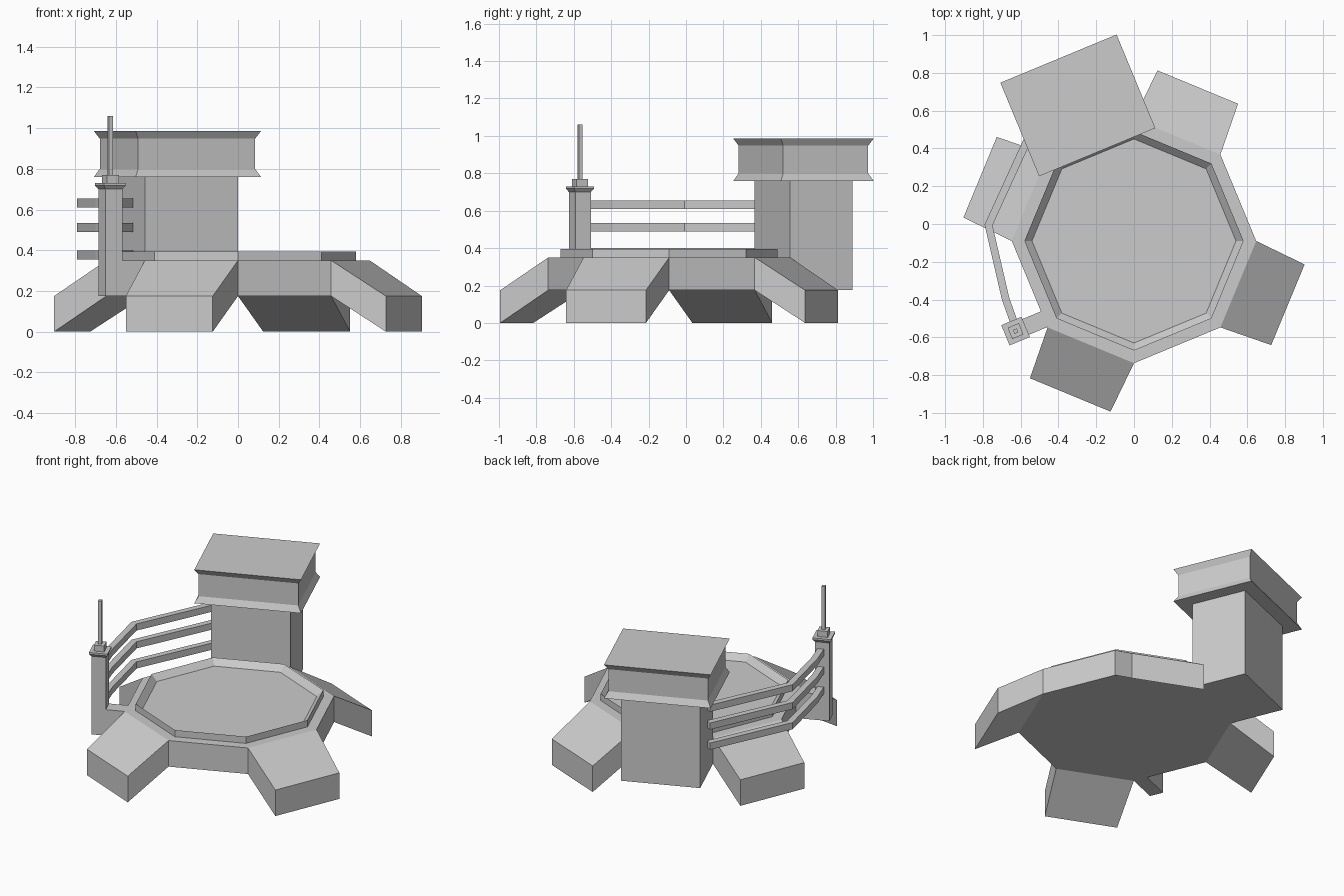
import bpy, bmesh
from math import radians, cos, sin, pi
from mathutils import Vector, Matrix

if "Cube" in bpy.data.objects:
    bpy.data.objects.remove(bpy.data.objects["Cube"])

CENTRE = Vector((0, -0.09, 0))
R = 0.647
APOTHEM = R * cos(pi / 8)
HALF_EDGE = R * sin(pi / 8)


def loft(name, rings, matrix=Matrix()):
    """Skin a stack of equal-length point rings and cap both ends."""
    bm = bmesh.new()
    loops = [[bm.verts.new(matrix @ Vector(p)) for p in ring] for ring in rings]
    n = len(loops[0])
    for a, b in zip(loops, loops[1:]):
        for i in range(n):
            j = (i + 1) % n
            bm.faces.new((a[i], a[j], b[j], b[i]))
    bm.faces.new(loops[0][::-1])
    bm.faces.new(loops[-1])
    bmesh.ops.recalc_face_normals(bm, faces=bm.faces)
    mesh = bpy.data.meshes.new(name)
    bm.to_mesh(mesh)
    bm.free()
    obj = bpy.data.objects.new(name, mesh)
    bpy.context.collection.objects.link(obj)
    return obj


def rect(hx, hy, z):
    return [(-hx, -hy, z), (hx, -hy, z), (hx, hy, z), (-hx, hy, z)]


def octagon(r, z):
    return [(r * cos(k * pi / 4), r * sin(k * pi / 4), z) for k in range(8)]


def facing(angle, distance=0.0):
    """Frame with local +x pointing out of the platform at this angle."""
    return (Matrix.Translation(CENTRE) @ Matrix.Rotation(radians(angle), 4, 'Z')
            @ Matrix.Translation((distance, 0, 0)))


# Octagonal platform with raised rim and shallow bevelled recess
loft("platform", [octagon(r, z) for r, z in
                  ((R, 0.175), (R, 0.35), (0.58, 0.35), (0.58, 0.395), (0.54, 0.355))],
     Matrix.Translation(CENTRE))

# Four sloping ramps
profile_in, profile_out = (0.175, 0.35), (0.0, 0.175)
for name, angle in (("front_ramp", -112.5), ("right_ramp", -22.5),
                    ("back_ramp", 67.5), ("left_ramp", 157.5)):
    inner = [(APOTHEM, s * HALF_EDGE, z) for s, z in
             ((-1, 0.175), (1, 0.175), (1, 0.35), (-1, 0.35))]
    outer = [(0.882, s * 0.231, z) for s, z in
             ((-1, 0), (1, 0), (1, 0.175), (-1, 0.175))]
    loft(name, [inner, outer], facing(angle))

# Tower block and its flanged cap
tower = facing(112.5, 0.777)
loft("tower_body", [rect(0.18, HALF_EDGE, z) for z in (0.175, 0.76)], tower)
loft("tower_cap", [rect(0.268 - i, 0.333 - i, z) for i, z in
                   ((0, 0.76), (0.022, 0.80), (0.022, 0.948), (0, 0.985))], tower)

# Corner post with flared cap, small block and mast
post = Matrix.Translation((-0.627, -0.567, 0)) @ Matrix.Rotation(radians(22.5), 4, 'Z')
for name, rings in (
        ("post", ((0.045, 0.175), (0.045, 0.705))),
        ("post_cap", ((0.045, 0.70), (0.058, 0.718), (0.058, 0.73))),
        ("mast_base", ((0.032, 0.73), (0.032, 0.77))),
        ("mast", ((0.011, 0.77), (0.011, 1.06)))):
    loft(name, [rect(h, h, z) for h, z in rings], post)

# Bracket joining post to platform
loft("post_bracket", [[(x, y, z) for x, y in
                       ((0.0, -0.045), (0.17, -0.045), (0.17, 0.045), (0.0, 0.045))]
                      for z in (0.175, 0.35)], post)

# Three bent guard rails from post to tower
path = [Vector(p) for p in ((-0.625, -0.55), (-0.68, -0.395), (-0.77, -0.005), (-0.53, 0.52))]


def rail_ring(i, z):
    """Mitred cross-section of the rail at one path point."""
    dirs = [(path[k + 1] - path[k]).normalized()
            for k in (i - 1, i) if 0 <= k < len(path) - 1]
    t = sum(dirs, Vector((0, 0))).normalized()
    side = Vector((-t.y, t.x)) * 0.02 / t.dot(dirs[0])
    return [(*(path[i] + side * s), z + h) for s, h in
            ((-1, 0), (1, 0), (1, 0.045), (-1, 0.045))]


for name, z in (("lower_rail", 0.355), ("middle_rail", 0.49), ("upper_rail", 0.61)):
    loft(name, [rail_ring(i, z) for i in range(len(path))])
